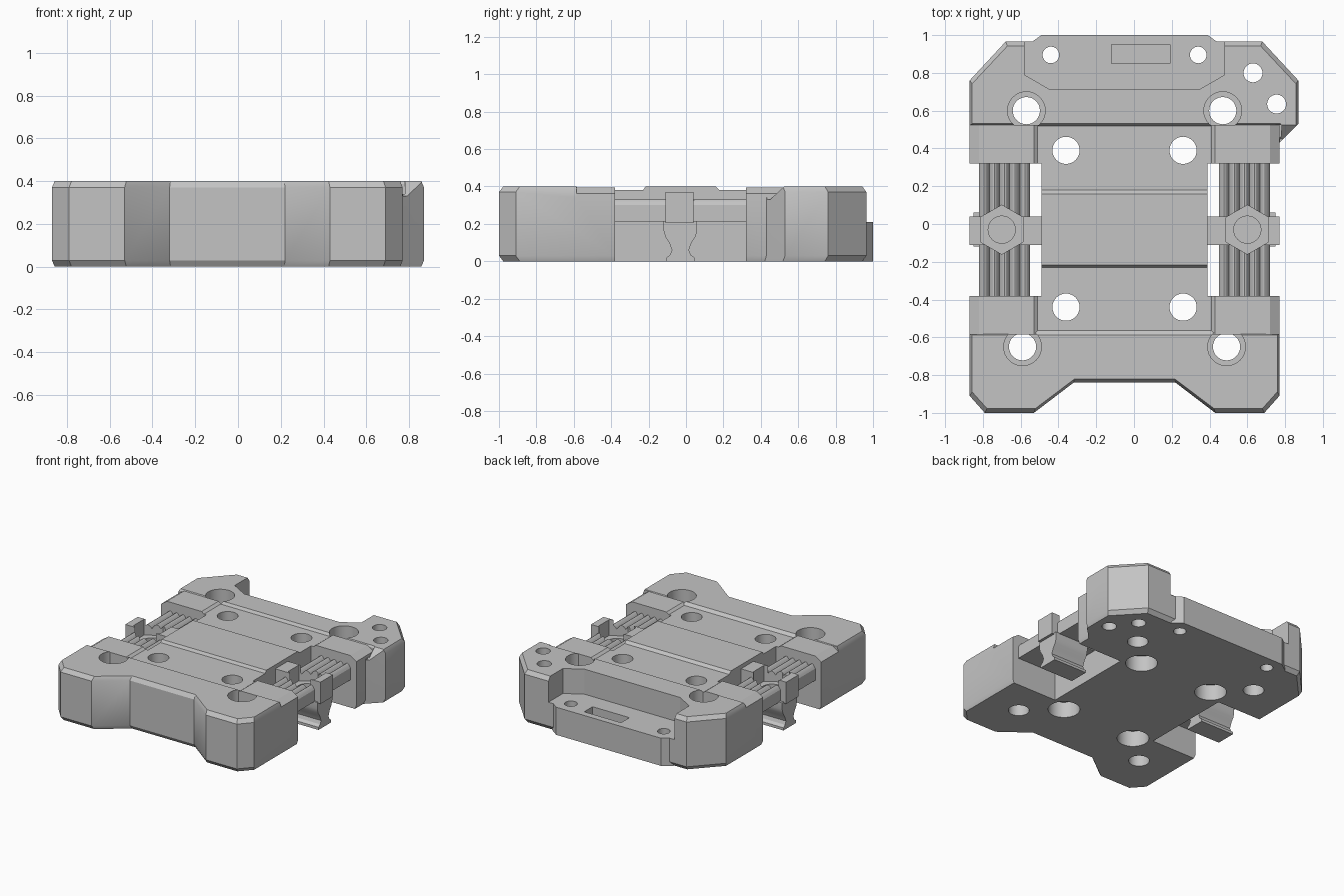
import bpy, bmesh, math

if "Cube" in bpy.data.objects:
    bpy.data.objects.remove(bpy.data.objects["Cube"])

grey = bpy.data.materials.new("plain grey")
grey.use_nodes = True
COLOUR = (0.55, 0.55, 0.55, 1)
grey.diffuse_color = COLOUR
grey.node_tree.nodes["Principled BSDF"].inputs["Base Color"].default_value = COLOUR

MID = -0.05          # mirror line of the plate
FRONT, REAR = -0.38, 0.32   # ends of the side openings


def loft(name, rings):
    """Closed solid through matching rings of points."""
    bm = bmesh.new()
    loops = [[bm.verts.new(p) for p in ring] for ring in rings]
    n = len(loops[0])
    bm.faces.new(loops[0])
    bm.faces.new(loops[-1])
    for low, high in zip(loops, loops[1:]):
        for i in range(n):
            j = (i + 1) % n
            bm.faces.new((low[i], low[j], high[j], high[i]))
    bmesh.ops.recalc_face_normals(bm, faces=bm.faces)
    mesh = bpy.data.meshes.new(name)
    bm.to_mesh(mesh)
    bm.free()
    mesh.materials.append(grey)
    obj = bpy.data.objects.new(name, mesh)
    bpy.context.collection.objects.link(obj)
    return obj


def prism(name, points, axis, start, end):
    """Extrude a 2D profile along x, y or z."""
    place = {"x": lambda p, t: (t, p[0], p[1]),
             "y": lambda p, t: (p[0], t, p[1]),
             "z": lambda p, t: (p[0], p[1], t)}[axis]
    return loft(name, [[place(p, t) for p in points] for t in (start, end)])


def box(name, x0, x1, y0, y1, z0, z1):
    return prism(name, [(x0, y0), (x1, y0), (x1, y1), (x0, y1)], "z", z0, z1)


def circle(x, y, r, n=32):
    return [(x + r * math.sin(2 * math.pi * i / n),
             y + r * math.cos(2 * math.pi * i / n)) for i in range(n)]


def combine(target, tool, operation="DIFFERENCE"):
    mod = target.modifiers.new("combine", "BOOLEAN")
    mod.operation, mod.solver, mod.object = operation, "EXACT", tool
    bpy.context.view_layer.objects.active = target
    bpy.ops.object.modifier_apply(modifier=mod.name)
    bpy.data.objects.remove(tool)


def drill(target, x, y, r, z0=-0.1, z1=0.6, n=32):
    combine(target, prism("cutter", circle(x, y, r, n), "z", z0, z1))


def smooth(obj):
    bpy.ops.object.select_all(action="DESELECT")
    obj.select_set(True)
    bpy.context.view_layer.objects.active = obj
    bpy.ops.object.shade_smooth_by_angle(angle=math.radians(25))


# Main plate with chamfered rims
outline = [(-0.87, -0.91), (-0.79, -1), (-0.53, -1), (-0.32, -0.84),
           (0.22, -0.84), (0.43, -1), (0.69, -1), (0.77, -0.91),
           (0.77, 0.43), (0.87, 0.53), (0.87, 0.76), (0.68, 0.965),
           (-0.68, 0.965), (-0.87, 0.76)]
inner = [(x * 0.985, y * 0.977) for x, y in outline]
body = loft("base_plate", [[(x, y, z) for x, y in ring] for ring, z in
            ((inner, 0), (outline, 0.03), (outline, 0.37), (inner, 0.4))])

# Rear shelf and the recess above it
tab = [(-0.56, 0.8), (0.46, 0.8), (0.46, 0.95), (0.39, 1), (-0.49, 1), (-0.56, 0.95)]
combine(body, prism("tab", tab, "z", 0, 0.25), "UNION")
recess = [(-0.58, 1.1), (-0.58, 0.79), (-0.45, 0.715), (0.35, 0.715), (0.48, 0.79), (0.48, 1.1)]
combine(body, prism("cutter", recess, "z", 0.21, 0.5))
combine(body, box("cutter", -0.12, 0.19, 0.85, 0.95, 0.12, 0.3))

# Shallow steps across the top, and the sloped ear shoulder
combine(body, prism("cutter", [(-0.6, 0.41), (-0.565, 0.38), (-0.23, 0.38), (-0.21, 0.41)],
                    "x", -1, 1))
combine(body, prism("cutter", [(0.15, 0.41), (0.18, 0.38), (0.52, 0.38), (0.54, 0.41)],
                    "x", -1, 0.775))
combine(body, prism("cutter", [(0.3, 0.33), (0.45, 0.33), (0.535, 0.41), (0.3, 0.41)],
                    "x", 0.772, 1))

# Side openings and edge ledges
for s in (-1, 1):
    x0, x1, ledge, rim = (MID + s * d for d in (0.44, 1, 0.75, 0.83))
    combine(body, box("cutter", x0, x1, FRONT, REAR, -0.1, 0.5))
    combine(body, box("cutter", ledge, rim, -0.585, 0.525, 0.34, 0.5))

# Stepped screw holes: corners open at the top, inner ones at the bottom
for x, y in ((-0.57, 0.6), (0.47, 0.6), (-0.59, -0.65), (0.49, -0.65)):
    drill(body, x, y, 0.072)
    drill(body, x, y, 0.1, 0.28)
for x in (-0.36, 0.26):
    for y in (0.39, -0.44):
        drill(body, x, y, 0.072)
        drill(body, x, y, 0.11, -0.1, 0.12)
for x, y, r in ((-0.44, 0.895, 0.044), (0.34, 0.895, 0.044),
                (0.63, 0.8, 0.05), (0.755, 0.635, 0.05)):
    drill(body, x, y, r)
smooth(body)

# Clamp parts and pads on each side
pad = [(0.46, 0.3), (0.46, 0.38), (0.48, 0.395), (0.77, 0.395), (0.82, 0.362), (0.82, 0.3)]
ribs = [(0.5 + 0.27 * i / 40, 0.3 + 0.03 * abs(math.sin(math.pi * i / 8))) for i in range(41)]
ribs += [(0.77, 0.21), (0.5, 0.21)]
half = [(0.09, 0.215), (0.09, 0.165), (0.08, 0.13), (0.06, 0.1), (0.045, 0.06),
        (0.055, 0.035), (0.075, 0.02), (0.075, 0)]
latch = [(y - 0.03, z) for y, z in half] + [(-y - 0.03, z) for y, z in reversed(half)]

for side, s in (("right", -1), ("left", 1)):
    def across(points):
        return [(MID + s * d, z) for d, z in points]

    prism(side + "_front_pad", across(pad), "y", -0.585, FRONT)
    prism(side + "_rear_pad", across(pad), "y", REAR, 0.525)

    grip = prism(side + "_ribbed_grip", across(ribs), "y", FRONT - 0.01, REAR + 0.01)
    bar = box("bar", MID + s * 0.43, MID + s * 0.82, -0.11, 0.04, 0.205, 0.37)
    combine(grip, bar, "UNION")
    # Hexagonal nut pocket with a screw hole
    drill(grip, MID + s * 0.65, -0.03, 0.13, 0.25, 0.6, 6)
    drill(grip, MID + s * 0.65, -0.03, 0.072, 0.22, 0.6)
    smooth(grip)

    jaw = prism(side + "_rail_jaw", latch, "x", MID + s * 0.52, MID + s * 0.8)
    smooth(jaw)
